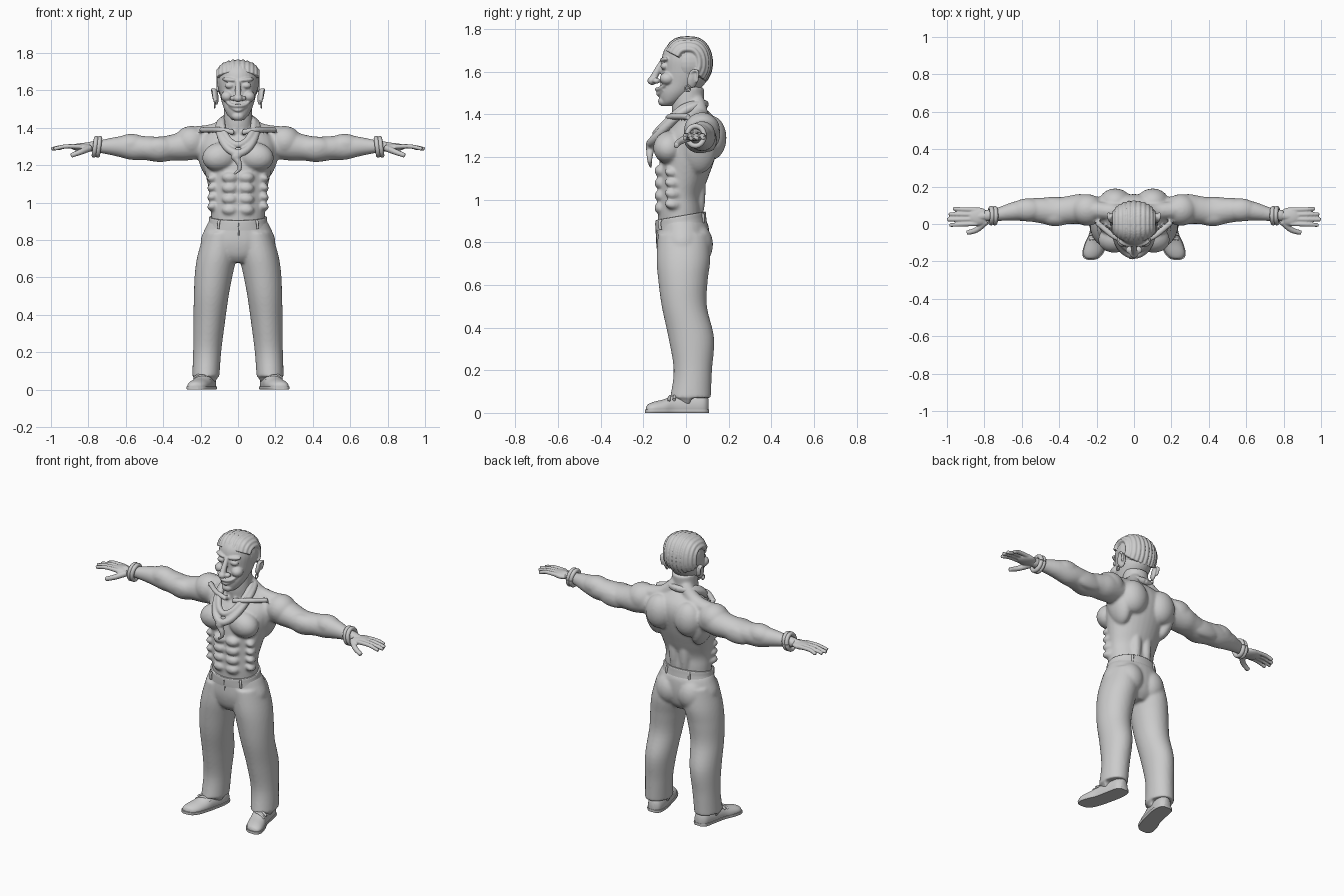
import bpy, bmesh, math
from mathutils import Vector, Matrix, Euler

cube = bpy.data.objects.get("Cube")
if cube:
    bpy.data.objects.remove(cube, do_unlink=True)

clay = bpy.data.materials.new("clay_grey")
clay.use_nodes = True
clay.diffuse_color = (0.6, 0.6, 0.6, 1)
clay.node_tree.nodes["Principled BSDF"].inputs["Base Color"].default_value = clay.diffuse_color


def spline(rows, steps=5):
    """Smoothly resample a list of equal-length tuples."""
    out = []
    last = len(rows) - 1
    for i in range(last):
        a, b, c, d = (rows[min(max(i + k, 0), last)] for k in (-1, 0, 1, 2))
        for s in range(steps):
            t = s / steps
            out.append([q + t * ((r - p) + t * ((2 * p - 5 * q + 4 * r - e) + t * (3 * (q - r) + e - p))) / 2
                        for p, q, r, e in zip(a, b, c, d)])
    out.append(list(rows[-1]))
    return out


def skin_rings(bm, rings):
    """Bridge rings of points and cap both ends."""
    loops = [[bm.verts.new(p) for p in ring] for ring in rings]
    n = len(loops[0])
    for a, b in zip(loops, loops[1:]):
        for j in range(n):
            bm.faces.new((a[j], a[(j + 1) % n], b[(j + 1) % n], b[j]))
    bm.faces.new(loops[0][::-1])
    bm.faces.new(loops[-1])


def loft(bm, rows, axis=2, power=1.0, clip=None, tilt=0.0, n=32):
    """Ellipse sections along an axis: (position, centre u, centre v, radius u, radius v)."""
    def bend(c):
        return math.copysign(abs(c) ** power, c)
    rings = []
    for t, u, v, ru, rv in spline(rows):
        ring = []
        for j in range(n):
            a = math.tau * j / n
            p = [u + ru * bend(math.cos(a)), v + rv * bend(math.sin(a))]
            p.insert(axis, t)
            p[2] += tilt * p[1]
            if clip:
                p[2] = min(max(p[2], clip[0]), clip[1])
            ring.append(p)
        rings.append(ring)
    skin_rings(bm, rings)


def tube(bm, points, start, end=None, n=12):
    """Round tube through points, tapering from start to end radius."""
    end = start if end is None else end
    path = [Vector(p) for p in spline(points)]
    normal, rings = Vector((0.31, 0.52, 0.8)), []
    for i, p in enumerate(path):
        t = (path[min(i + 1, len(path) - 1)] - path[max(i - 1, 0)]).normalized()
        normal = (normal - t * normal.dot(t)).normalized()
        side = t.cross(normal)
        r = start + (end - start) * i / (len(path) - 1)
        rings.append([p + r * (normal * math.cos(math.tau * j / n) + side * math.sin(math.tau * j / n))
                      for j in range(n)])
    skin_rings(bm, rings)


def ball(bm, centre, radii, turn=(0, 0, 0)):
    m = Matrix.Translation(centre) @ Euler(turn).to_matrix().to_4x4() @ Matrix.Diagonal((*radii, 1))
    bmesh.ops.create_uvsphere(bm, u_segments=24, v_segments=16, radius=1, matrix=m)


def mirror(bm):
    new = bmesh.ops.duplicate(bm, geom=bm.verts[:] + bm.edges[:] + bm.faces[:])["geom"]
    for v in new:
        if isinstance(v, bmesh.types.BMVert):
            v.co.x *= -1


def finish(bm, name, voxel=None, smooth=4):
    """Make the object; with a voxel size, fuse its pieces into one soft skin."""
    bmesh.ops.recalc_face_normals(bm, faces=bm.faces)
    mesh = bpy.data.meshes.new(name)
    bm.to_mesh(mesh)
    bm.free()
    mesh.materials.append(clay)
    ob = bpy.data.objects.new(name, mesh)
    bpy.context.collection.objects.link(ob)
    bpy.ops.object.select_all(action="DESELECT")
    ob.select_set(True)
    bpy.context.view_layer.objects.active = ob
    if voxel:
        fuse = ob.modifiers.new("fuse", "REMESH")
        fuse.mode, fuse.voxel_size, fuse.use_smooth_shade = "VOXEL", voxel, True
        soft = ob.modifiers.new("soften", "SMOOTH")
        soft.factor, soft.iterations = 0.5, smooth
        for mod in ("fuse", "soften"):
            bpy.ops.object.modifier_apply(modifier=mod)
        bpy.ops.object.shade_smooth()
    else:
        bpy.ops.object.shade_smooth_by_angle(angle=math.radians(50))


# Torso and arms: paired muscles first, then mirrored, then the core
bm = bmesh.new()
loft(bm, [(.16, .07, 1.31, .07, .07), (.28, .08, 1.305, .08, .08), (.35, .075, 1.295, .075, .07),
          (.42, .065, 1.285, .075, .068), (.5, .072, 1.292, .068, .064), (.57, .075, 1.295, .06, .066),
          (.65, .067, 1.3, .05, .052), (.74, .05, 1.3, .034, .034), (.8, .045, 1.3, .03, .026)], axis=0)
ball(bm, (.25, .075, 1.325), (.09, .085, .085))               # shoulder
ball(bm, (.42, .04, 1.295), (.09, .052, .055))                # biceps
ball(bm, (.43, .11, 1.28), (.11, .035, .055))                 # triceps
ball(bm, (.57, .075, 1.31), (.09, .062, .058))                # forearm
ball(bm, (.093, -.075, 1.245), (.1, .077, .078), (0, .15, -.25))   # chest
ball(bm, (.16, .06, 1.25), (.055, .085, .13), (0, .2, 0))     # side of back
ball(bm, (.1, .115, 1.29), (.088, .075, .105))                # shoulder blade
ball(bm, (.036, .058, 1.05), (.034, .034, .16))               # lower back
tube(bm, [(.03, .05, 1.46), (.11, .065, 1.385), (.22, .075, 1.36)], .04, .05)
tube(bm, [(.02, -.085, 1.375), (.1, -.07, 1.39), (.2, .01, 1.39)], .016)
for row in range(4):
    ball(bm, (.043, -.118, 1.135 - .058 * row), (.043, .03, .029))
    ball(bm, (.125, -.055, 1.13 - .05 * row), (.035, .05, .026), (0, .3, .6))
mirror(bm)
loft(bm, [(.85, 0, -.025, .14, .105), (.95, 0, -.028, .145, .105), (1.02, 0, -.028, .147, .102),
          (1.1, 0, -.012, .162, .115), (1.2, 0, .008, .185, .13), (1.3, 0, .03, .2, .13),
          (1.37, 0, .045, .17, .1), (1.42, 0, .03, .09, .07)])
tube(bm, [(0, .03, 1.34), (0, .01, 1.43), (0, .012, 1.53)], .08, .074, n=24)
finish(bm, "torso_and_arms", .008, 5)

# Hands with four fingers and a thumb
bm = bmesh.new()
tube(bm, [(.74, .045, 1.3), (.78, .045, 1.3), (.83, .04, 1.298)], .03, .022)
ball(bm, (.835, .04, 1.297), (.06, .049, .021))
for i, reach in enumerate((.965, .99, .998, .985)):
    y = .038 - .025 * (i - 1.5)
    tip = .038 - .029 * (i - 1.5)
    tube(bm, [(.84, y, 1.3), (.92, (y + tip) / 2, 1.301), (reach, tip, 1.287)], .0125, .0105)
tube(bm, [(.79, .015, 1.293), (.84, -.03, 1.272), (.893, -.047, 1.252)], .019, .0125)
mirror(bm)
finish(bm, "hands", .0045, 3)

# Trousers
bm = bmesh.new()
loft(bm, [(.07, .172, .021, .073, .096), (.2, .165, .032, .075, .09), (.35, .155, .025, .084, .107),
          (.5, .143, -.008, .093, .106), (.62, .129, -.014, .102, .116), (.72, .111, -.012, .105, .126),
          (.84, .09, -.012, .09, .12)])
ball(bm, (.075, .045, .79), (.085, .082, .1))                 # seat
tube(bm, [(.172, .03, .085), (.172, .015, .09), (.172, .005, .1)], .07)
mirror(bm)
loft(bm, [(.68, 0, -.015, .07, .08), (.72, 0, -.015, .16, .11), (.79, 0, -.015, .2, .125),
          (.87, 0, -.015, .172, .122), (.905, 0, -.022, .152, .114)])
finish(bm, "trousers", .008, 6)

# Waistband, tilted down to the front, with belt loops and fly seam
bm = bmesh.new()
loft(bm, [(.875, 0, -.022, .165, .12), (.9, 0, -.024, .157, .119), (.926, 0, -.025, .154, .117),
          (.928, 0, -.025, .147, .11)], tilt=.17, n=64)
finish(bm, "waistband")
bm = bmesh.new()
for x, y, z in ((.1, -.118, .89), (.075, .077, .92)):
    tube(bm, [(x, y, z + .016), (x * 1.04, y * 1.05, z), (x * 1.05, y * 1.02, z - .03)], .007)
mirror(bm)
tube(bm, [(0, -.14, .89), (.004, -.137, .83), (0, -.13, .77)], .005, .003)
finish(bm, "belt_loops_and_fly")

# Shoes with flat soles and laces
shoe = [(.106, .162, .025, .02, .04), (.085, .163, .03, .042, .06), (.03, .168, .03, .05, .065),
        (-.05, .185, .028, .05, .058), (-.1, .203, .022, .055, .043), (-.15, .219, .02, .052, .032),
        (-.178, .227, .018, .036, .022), (-.188, .23, .016, .012, .01)]
bm = bmesh.new()
loft(bm, shoe, axis=1, clip=(.004, .2))
for y, z in ((-.05, .084), (-.075, .076)):
    tube(bm, [(.15, y + .012, z - .022), (.193, y, z), (.237, y - .006, z - .022)], .007)
mirror(bm)
finish(bm, "shoes")
bm = bmesh.new()
loft(bm, [(y * 1.02, x, .01, w + .005, .03) for y, x, z, w, h in shoe], axis=1, clip=(0, .016))
mirror(bm)
finish(bm, "shoe_soles")

# Head: paired features, then the skull and centre features
bm = bmesh.new()
ball(bm, (.045, -.102, 1.657), (.042, .017, .012), (0, -.1, .3))    # brow
ball(bm, (.044, -.1, 1.626), (.026, .02, .017))                     # eye
ball(bm, (.058, -.088, 1.568), (.033, .036, .03))                   # cheek
ball(bm, (.026, -.139, 1.558), (.018, .019, .014))                  # nostril
ball(bm, (.12, .032, 1.567), (.014, .027, .046), (-.15, .15, .35))  # ear
tube(bm, [(.118, .01, 1.545), (.134, .025, 1.6), (.138, .055, 1.6), (.128, .05, 1.55)], .007)
mirror(bm)
loft(bm, [(1.44, 0, -.085, .025, .025), (1.46, 0, -.07, .05, .05), (1.5, 0, -.042, .074, .084),
          (1.55, 0, -.013, .09, .106), (1.6, 0, -.004, .1, .112), (1.66, 0, .002, .107, .116),
          (1.71, 0, .002, .096, .1), (1.75, 0, .005, .055, .06), (1.76, 0, .005, .01, .01)])
tube(bm, [(0, -.11, 1.65), (0, -.132, 1.61), (0, -.155, 1.565)], .012, .019)
ball(bm, (0, -.159, 1.558), (.024, .022, .02))
tube(bm, [(-.06, -.096, 1.541), (-.035, -.123, 1.522), (0, -.137, 1.518),
          (.035, -.123, 1.522), (.06, -.096, 1.541)], .0095)
tube(bm, [(-.045, -.104, 1.519), (0, -.13, 1.494), (.045, -.104, 1.519)], .01)
ball(bm, (0, -.107, 1.462), (.033, .024, .024))
finish(bm, "head", .0045, 4)

# Hair: cap with braided rows running front to back
bm = bmesh.new()
ball(bm, (0, .014, 1.645), (.112, .108, .118))
for k in range(-5, 6):
    lean = k * .235
    wide = math.cos(lean)
    path = []
    for step in range(9):
        a = math.radians(28 + 25 * step)
        back = math.copysign(abs(math.cos(a)) ** .75, math.cos(a))
        path.append((.113 * math.sin(lean), .008 - .108 * back * wide ** .7,
                     1.642 + .114 * math.sin(a) * wide ** .6))
    tube(bm, path, .0125, .011)
finish(bm, "braided_hair", .005, 2)

# Earrings and bracelets
bm = bmesh.new()


def ring_path(centre, ry, rz, lean=0.0):
    return [(centre[0] + lean * math.sin(a), centre[1] + ry * math.cos(a), centre[2] + rz * math.sin(a))
            for a in (math.tau * k / 16 for k in range(17))]


tube(bm, ring_path((.125, .008, 1.522), .012, .014), .004, n=8)
mirror(bm)
finish(bm, "earrings")
bm = bmesh.new()
for x in (.744, .764):
    tube(bm, ring_path((x, .045, 1.299), .04, .046, -.006), .0125)
mirror(bm)
finish(bm, "bracelets")

# Rolled scarf: two loops, a knot and a hanging tail
bm = bmesh.new()
for grow, drop, thick in ((1, 0, .021), (.85, .045, .018)):
    half = [(0, .088, 1.447), (.07, .062, 1.445), (.1, -.015, 1.412), (.088, -.09, 1.345), (.052, -.145, 1.288)]
    right = [(x * grow, y * grow, z + drop * (-y + .09) / .25) for x, y, z in half]
    front = [(0, -.166 * grow, 1.264 + drop)]
    left = [(-x, y, z) for x, y, z in reversed(right)]
    tube(bm, right + front + left, thick, n=16)
ball(bm, (-.008, -.168, 1.25), (.026, .022, .022))
tube(bm, [(-.02, -.166, 1.25), (.004, -.17, 1.215), (.008, -.17, 1.18), (-.022, -.165, 1.153)], .022, .006)
finish(bm, "scarf", .006, 3)
